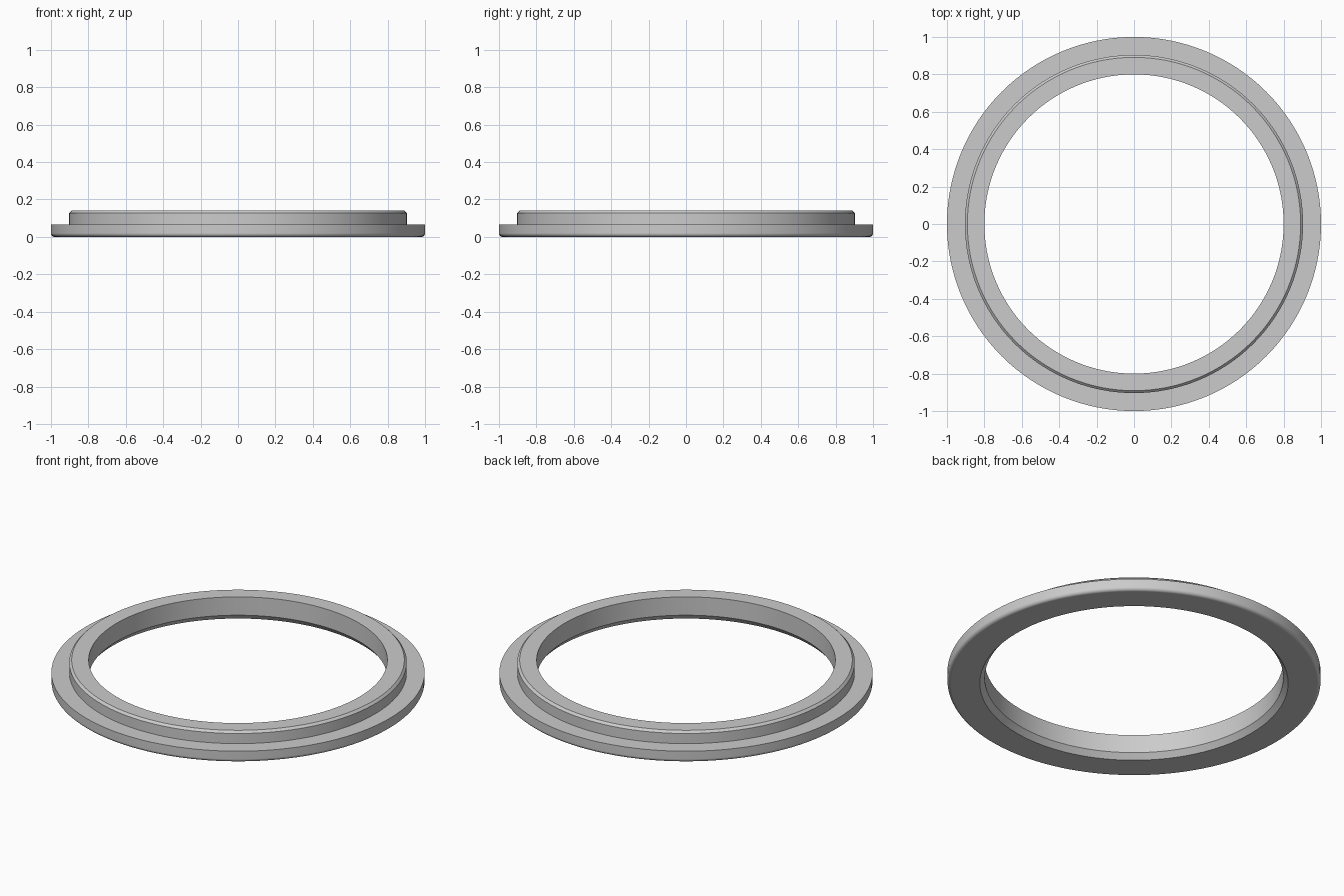
import bpy, bmesh, math
from mathutils import Matrix, Vector

cube = bpy.data.objects.get("Cube")
if cube:
    bpy.data.objects.remove(cube, do_unlink=True)

SEGMENTS = 128
OUTER, COLLAR, INNER = 1.0, 0.904, 0.8
TOP, STEP = 0.14, 0.067
FILLET, CHAMFER = 0.02, 0.013

# Grey metal
metal = bpy.data.materials.new("grey_metal")
metal.use_nodes = True
colour = (0.6, 0.6, 0.6, 1)
metal.diffuse_color = colour
metal.node_tree.nodes["Principled BSDF"].inputs["Base Color"].default_value = colour

# Closed cross-section: bore, chamfered collar, flange, rounded lower rim
profile = [
    (INNER + 0.026, 0), (INNER, 0.032), (INNER, TOP),
    (COLLAR - CHAMFER, TOP), (COLLAR, TOP - CHAMFER),
    (COLLAR, STEP), (OUTER, STEP),
]
for i in range(7):
    a = math.radians(15 * i)
    profile.append((OUTER - FILLET + FILLET * math.cos(a), FILLET - FILLET * math.sin(a)))

# Revolve the cross-section around the z axis
bm = bmesh.new()
rings = []
for s in range(SEGMENTS):
    turn = Matrix.Rotation(math.tau * s / SEGMENTS, 3, "Z")
    rings.append([bm.verts.new(turn @ Vector((r, 0, z))) for r, z in profile])
for s, ring in enumerate(rings):
    after = rings[(s + 1) % SEGMENTS]
    for i in range(len(profile)):
        j = (i + 1) % len(profile)
        bm.faces.new((ring[i], ring[j], after[j], after[i]))
bmesh.ops.recalc_face_normals(bm, faces=bm.faces)

mesh = bpy.data.meshes.new("flanged_ring")
bm.to_mesh(mesh)
bm.free()
mesh.materials.append(metal)
ring_obj = bpy.data.objects.new("flanged_ring", mesh)
bpy.context.collection.objects.link(ring_obj)

# Smooth round walls, sharp corners, flat faces kept even
bpy.ops.object.select_all(action="DESELECT")
ring_obj.select_set(True)
bpy.context.view_layer.objects.active = ring_obj
bpy.ops.object.shade_smooth_by_angle(angle=math.radians(30))
weighted = ring_obj.modifiers.new("even_shading", "WEIGHTED_NORMAL")
weighted.keep_sharp = True
